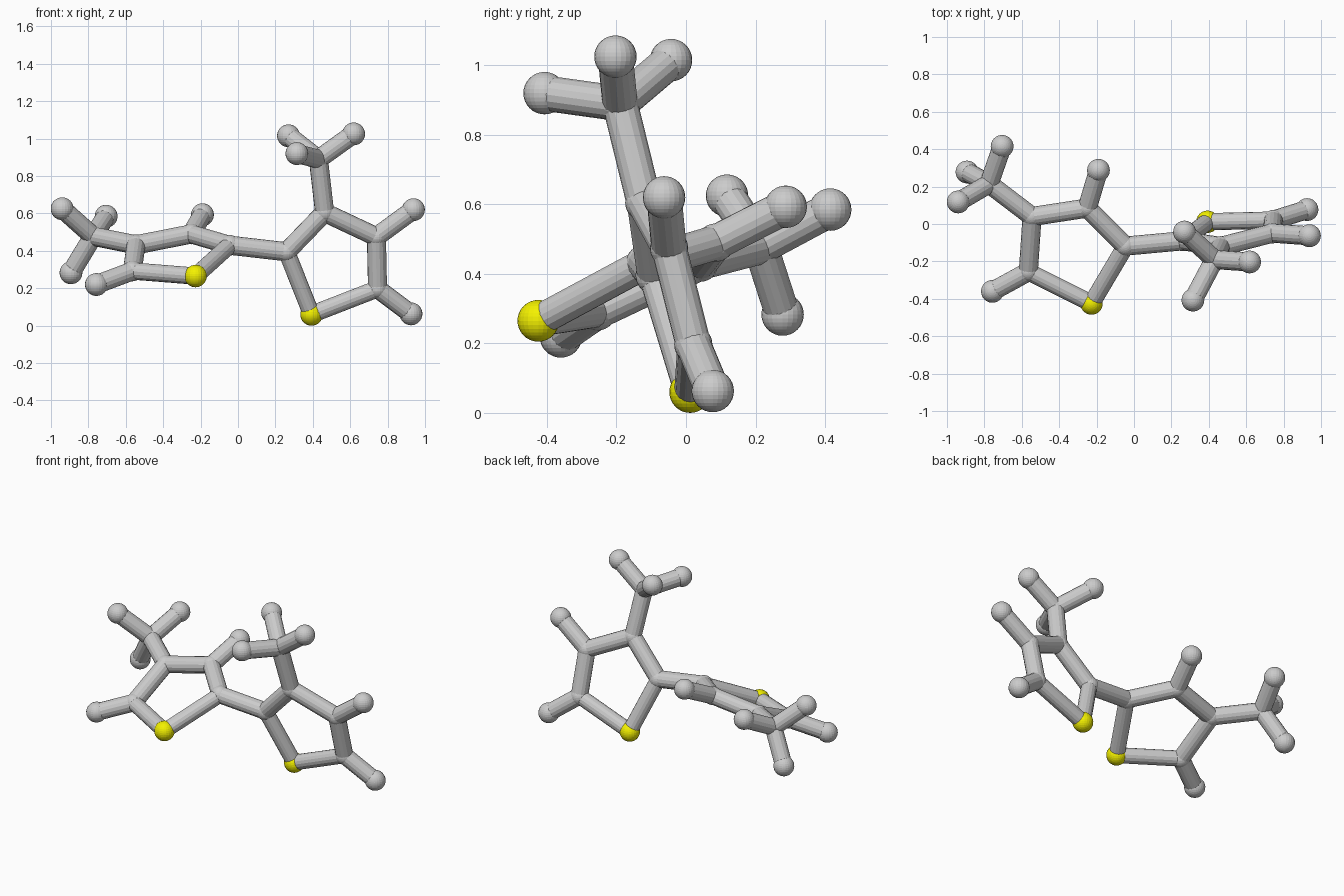
import bpy
from mathutils import Vector

if "Cube" in bpy.data.objects:
    bpy.data.objects.remove(bpy.data.objects["Cube"])

SIDES = 16
yellow = bpy.data.materials.new("yellow")
yellow.diffuse_color = (0.9, 0.88, 0.0, 1)
yellow.use_nodes = True
yellow.node_tree.nodes["Principled BSDF"].inputs["Base Color"].default_value = yellow.diffuse_color


def ball(name, p, r, mat=None):
    bpy.ops.mesh.primitive_uv_sphere_add(segments=24, ring_count=16, radius=r, location=p)
    ob = bpy.context.object
    ob.name = name
    if mat:
        ob.data.materials.append(mat)


def rod(name, a, b, r):
    a, b = Vector(a), Vector(b)
    d = b - a
    bpy.ops.mesh.primitive_cylinder_add(vertices=SIDES, radius=r, depth=d.length, location=(a + b) / 2)
    ob = bpy.context.object
    ob.name = name
    ob.rotation_euler = d.to_track_quat('Z', 'Y').to_euler()


# Each half: flat five-sided ring, two ring hydrogens, one methyl group
left = {
    "sulfur": (-.227, -.425, .265), "c2": (-.045, -.118, .43), "c3": (-.25, .085, .49),
    "c4": (-.545, .04, .432), "c5": (-.565, -.255, .292), "methyl": (-.775, .215, .478),
    "h_a": (-.19, .287, .593), "h_b": (-.757, -.36, .22),
    "h_m1": (-.94, .118, .625), "h_m2": (-.705, .415, .585), "h_m3": (-.893, .278, .283),
}
right = {
    "sulfur": (.393, .012, .06), "c2": (.26, -.09, .395), "c3": (.463, -.12, .605),
    "c4": (.74, -.049, .475), "c5": (.746, .021, .197), "methyl": (.43, -.19, .89),
    "h_a": (.938, -.063, .62), "h_b": (.925, .077, .063),
    "h_m1": (.27, -.043, 1.015), "h_m2": (.315, -.407, .92), "h_m3": (.618, -.203, 1.025),
}
common = [("c2", "c3"), ("c3", "c4"), ("c4", "c5"), ("sulfur", "c2"), ("sulfur", "c5"),
          ("c5", "h_b"), ("methyl", "h_m1"), ("methyl", "h_m2"), ("methyl", "h_m3")]

for side, atoms, extra in (("left", left, [("c3", "h_a"), ("c4", "methyl")]),
                           ("right", right, [("c4", "h_a"), ("c3", "methyl")])):
    # Atoms
    for n, p in atoms.items():
        if n == "sulfur":
            ball(f"{side}_sulfur", p, .06, yellow)
        elif n.startswith("h"):
            ball(f"{side}_hydrogen_{n}", p, .061)
        else:
            ball(f"{side}_carbon_{n}", p, .055)
    # Bonds
    for a, b in common + extra:
        rod(f"{side}_bond_{a}_{b}", atoms[a], atoms[b], .046 if a == "sulfur" else .051)

# Bond joining the two rings
rod("bridge_bond", left["c2"], right["c2"], .051)
